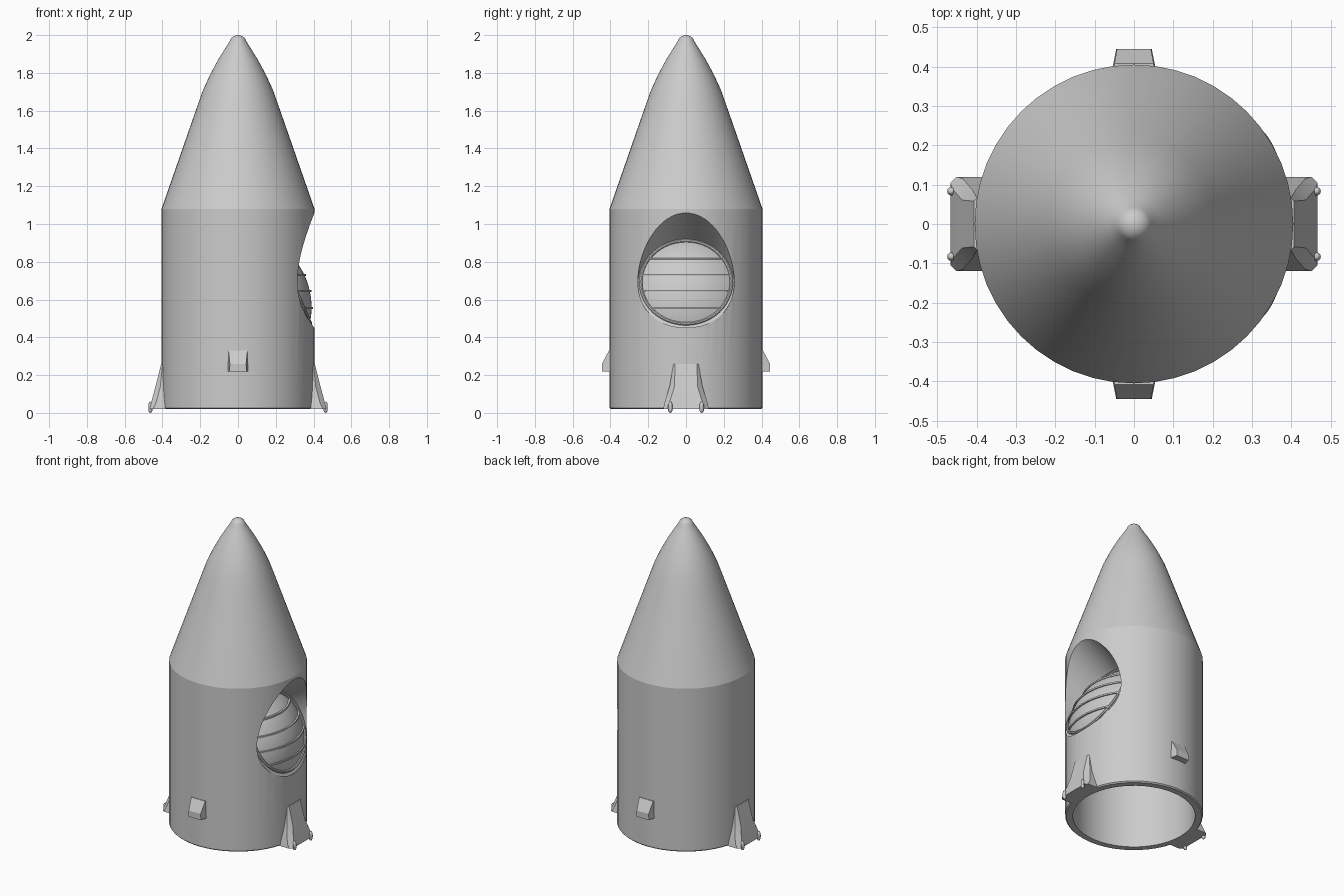
import bpy, bmesh, math
from mathutils import Vector, Matrix

if "Cube" in bpy.data.objects:
    bpy.data.objects.remove(bpy.data.objects["Cube"])


def make(name, verts, faces, angle=30):
    me = bpy.data.meshes.new(name)
    me.from_pydata(verts, [], faces)
    bm = bmesh.new()
    bm.from_mesh(me)
    bmesh.ops.remove_doubles(bm, verts=bm.verts, dist=1e-5)
    bmesh.ops.recalc_face_normals(bm, faces=bm.faces)
    bm.to_mesh(me)
    bm.free()
    ob = bpy.data.objects.new(name, me)
    bpy.context.collection.objects.link(ob)
    smooth(ob, angle)
    return ob


def smooth(ob, angle):
    bpy.ops.object.select_all(action='DESELECT')
    ob.select_set(True)
    bpy.context.view_layer.objects.active = ob
    bpy.ops.object.shade_smooth_by_angle(angle=math.radians(angle))


def bridge(rings, closed=True, caps=False):
    """Skin a list of equally long point loops."""
    n = len(rings[0])
    verts = [tuple(p) for r in rings for p in r]
    faces = [(i * n + j, i * n + (j + 1) % n, (i + 1) * n + (j + 1) % n, (i + 1) * n + j)
             for i in range(len(rings) - 1) for j in range(n if closed else n - 1)]
    if caps:
        faces += [tuple(range(n)), tuple(range((len(rings) - 1) * n, len(rings) * n))]
    return verts, faces


def revolve(profile, n, mat=Matrix()):
    """Spin (radius, height) points around local z; zero radii become poles."""
    verts, rings, faces = [], [], []
    for r, z in profile:
        count = 1 if r < 1e-6 else n
        rings.append([len(verts) + j % count for j in range(n)])
        verts += [mat @ Vector((r * math.cos(2 * math.pi * j / n), r * math.sin(2 * math.pi * j / n), z))
                  for j in range(count)]
    for a, b in zip(rings, rings[1:]):
        for j in range(n):
            k = (j + 1) % n
            f = list(dict.fromkeys((a[j], a[k], b[k], b[j])))
            if len(f) > 2:
                faces.append(f)
    return verts, faces


# Hollow body with pointed nose
BODY_R = 0.405
tip = [(0.047 * math.cos(a), 1.953 + 0.047 * math.sin(a))
       for a in [math.radians(15 * i) for i in range(1, 7)]]
tip[-1] = (0, 2.0)
profile = [(0, 1.88), (0.15, 1.7), (0.36, 1.06), (0.36, 0.02), (0.398, 0.02), (BODY_R, 0.027),
           (BODY_R, 1.08), (0.29, 1.41), (0.215, 1.625), (0.185, 1.71), (0.148, 1.79),
           (0.105, 1.87), (0.066, 1.933)] + tip
body = make("rocket_body", *revolve(profile, 48))

# Round opening cut with an upward tilted cylinder
TILT, HOLE_R = math.radians(33), 0.255
axis = Vector((math.cos(TILT), 0, math.sin(TILT)))
up = Vector((-math.sin(TILT), 0, math.cos(TILT)))
side = Vector((0, 1, 0))
origin = Vector((BODY_R, 0, 0.755))


def frame(x, y, z, pos):
    m = Matrix((x, y, z)).transposed().to_4x4()
    m.translation = pos
    return m


cutter = make("opening_cutter", *revolve([(0, -0.27), (HOLE_R, -0.27), (HOLE_R, 0.5), (0, 0.5)], 64,
                                         frame(side, up, axis, origin)))
cutter.hide_render = True
mod = body.modifiers.new("opening", 'BOOLEAN')
mod.operation, mod.solver, mod.object = 'DIFFERENCE', 'EXACT', cutter
smooth(body, 18)
bpy.context.view_layer.objects.active = body
# keep the cut ahead of any smoothing modifier
bpy.ops.object.modifier_apply(modifier=mod.name)
bpy.data.objects.remove(cutter)
smooth(body, 18)

# Recess: tube wall from body skin down to a tilted floor, then a flat lip
FT = math.radians(23.5)
normal = Vector((math.cos(FT), 0, math.sin(FT)))
fup = Vector((-math.sin(FT), 0, math.cos(FT)))
floor_c = Vector((0.285, 0, 0.69))
CAP_R, CAP_H = 0.238, 0.077
outer, inner, lip = [], [], []
for j in range(64):
    a = 2 * math.pi * j / 64
    p = origin + side * HOLE_R * math.cos(a) + up * HOLE_R * math.sin(a)
    x = math.sqrt((BODY_R - 0.001) ** 2 - p.y ** 2)
    outer.append(p + axis * ((x - p.x) / axis.x))
    inner.append(p + axis * ((floor_c - p).dot(normal) / axis.dot(normal)))
    lip.append(floor_c + side * (CAP_R - 0.01) * math.cos(a) + fup * (CAP_R - 0.01) * math.sin(a))
recess = make("window_recess", *bridge([outer, inner, lip]))

# Domed window
SPH = (CAP_R ** 2 + CAP_H ** 2) / (2 * CAP_H)
amax = math.asin(CAP_R / SPH)
fmat = frame(side, fup, normal, floor_c)
dome = make("window_dome", *revolve(
    [(SPH * math.sin(amax * i / 10), SPH * math.cos(amax * i / 10) - SPH + CAP_H) for i in range(11)], 64, fmat))

# Rim ring around the dome
ring = [(0.24 + 0.009 * math.cos(i * math.pi / 4), 0.004 + 0.009 * math.sin(i * math.pi / 4)) for i in range(9)]
make("window_rim", *revolve(ring, 64, fmat))

# Horizontal bars following the dome
sph_c = floor_c + normal * (CAP_H - SPH)
for i, z in enumerate((0.816, 0.731, 0.645, 0.556)):
    rho = math.sqrt(SPH ** 2 - (z - sph_c.z) ** 2)
    # end angle where the bar meets the rim plane
    c = (floor_c.dot(normal) - sph_c.x * normal.x - z * normal.z) / (rho * normal.x)
    end = math.acos(max(-1, min(1, c)))
    rings = []
    for k in range(25):
        t = -end + 2 * end * k / 24
        rings.append([(sph_c.x + (rho + dr) * math.cos(t), (rho + dr) * math.sin(t), z + dz)
                      for dr, dz in ((-0.012, -0.005), (0.008, -0.005), (0.008, 0.005), (-0.012, 0.005))])
    make(f"window_bar_{i + 1}", *bridge(rings, caps=True))

# Flared feet left and right, each with two small pegs
for s, label in ((1, "right"), (-1, "left")):
    rings = []
    for z, x, hw, ch in ((0.26, 0.407, 0.066, 0.008), (0.14, 0.437, 0.087, 0.026),
                         (0.05, 0.461, 0.115, 0.026), (0.02, 0.467, 0.12, 0.016)):
        xi = 0.375
        xc = max(xi + 0.005, x - ch)
        rings.append([(s * px, py, z) for px, py in
                      ((xi, -hw), (xc, -hw), (x, -hw + ch), (x, hw - ch), (xc, hw), (xi, hw))])
    make(f"foot_{label}", *bridge(rings, caps=True), 20)
    for q in (-1, 1):
        peg = [(0, 0.0), (0.007, 0.003), (0.011, 0.012), (0.011, 0.045), (0.007, 0.056), (0, 0.06)]
        make(f"foot_peg_{label}_{'front' if q < 0 else 'back'}",
             *revolve(peg, 12, Matrix.Translation((s * 0.464, q * 0.083, 0))), 50)

# Small wedge lugs front and back
for s, label in ((-1, "front"), (1, "back")):
    rings = []
    for z, y, ho, hi in ((0.22, 0.445, 0.045, 0.057), (0.26, 0.445, 0.043, 0.055), (0.33, 0.408, 0.05, 0.052)):
        rings.append([(-hi, s * 0.385, z), (-ho, s * y, z), (ho, s * y, z), (hi, s * 0.385, z)])
    make(f"lug_{label}", *bridge(rings, caps=True), 10)
